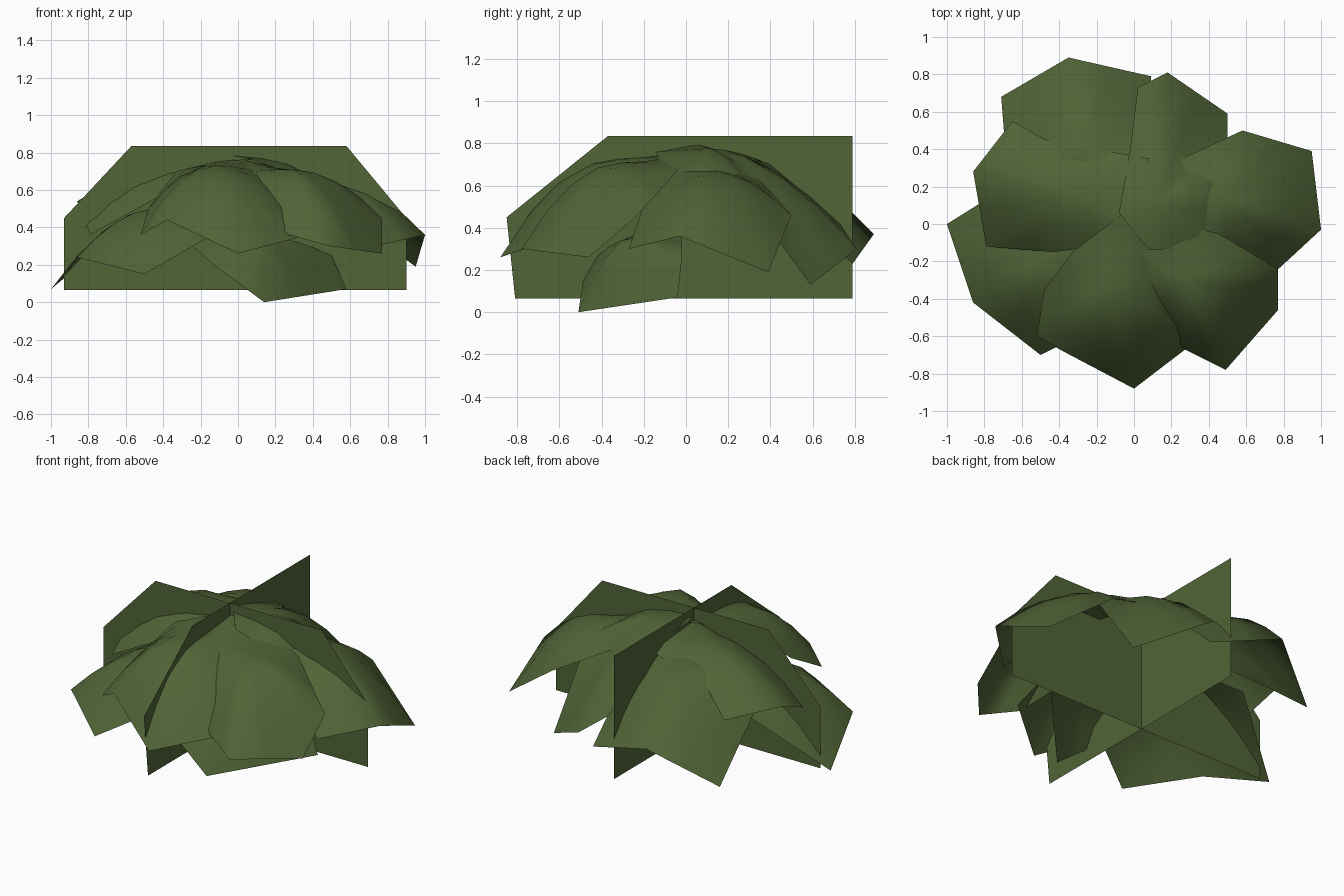
import bpy
from mathutils import Vector

# One flat foliage colour
green = bpy.data.materials.new("olive green")
green.diffuse_color = (0.082, 0.128, 0.038, 1)


def make(name, verts, faces, smooth=False):
    me = bpy.data.meshes.new(name)
    me.from_pydata(verts, [], faces)
    me.materials.append(green)
    for p in me.polygons:
        p.use_smooth = smooth
    ob = bpy.data.objects.new(name, me)
    bpy.context.collection.objects.link(ob)
    return ob


def leaf_card(name, apex, rim, bulge=1.8):
    """Curved leaf card: rings from a raised middle down to a ragged rim."""
    a = Vector(apex)
    verts, faces, n = [a], [], 2 * len(rim)
    # split every rim edge once so the dome bends smoothly
    pts = []
    for p, q in zip(rim, rim[1:] + rim[:1]):
        p, q = Vector(p), Vector(q)
        pts += [p, (p + q) / 2]
    for t in (0.25, 0.5, 0.75, 1.0):
        for p in pts:
            d = p - a
            verts.append(Vector((a.x + d.x * t, a.y + d.y * t, a.z + d.z * t ** bulge)))
    for i in range(n):
        j = (i + 1) % n
        faces.append((0, 1 + i, 1 + j))
        for r in range(3):
            b = 1 + r * n
            faces.append((b + i, b + n + i, b + n + j, b + j))
    return make(name, verts, faces, True)


# Two crossed upright cards inside the bush
make("cross_card_wide", [(x, 0.0, z) for x, z in
     ((-0.93, 0.065), (0.9, 0.065), (0.9, 0.45), (0.58, 0.835), (-0.57, 0.835), (-0.93, 0.45))],
     [range(6)])
make("cross_card_deep", [(-0.055, y, z) for y, z in
     ((-0.81, 0.065), (0.79, 0.065), (0.79, 0.835), (-0.37, 0.835), (-0.85, 0.45))],
     [range(5)])

# Drooping leaf cards around the dome
leaf_card("leaf_back_left", (-0.28, 0.38, 0.69),
          [(-0.71, 0.68, 0.15), (-0.35, 0.89, 0.37), (0.09, 0.79, 0.23),
           (0.1, 0.3, 0.68), (-0.2, 0.0, 0.7), (-0.68, 0.3, 0.46)])
leaf_card("leaf_left", (-0.3, 0.15, 0.74),
          [(-0.86, 0.28, 0.54), (-0.79, -0.12, 0.36), (-0.43, -0.15, 0.56),
           (0.08, -0.08, 0.77), (0.08, 0.35, 0.72), (-0.47, 0.45, 0.6), (-0.65, 0.55, 0.5)])
leaf_card("leaf_front_left", (-0.45, -0.22, 0.5),
          [(-1.0, 0.0, 0.07), (-0.86, -0.42, 0.24), (-0.5, -0.7, 0.15),
           (-0.1, -0.5, 0.38), (-0.1, 0.0, 0.58), (-0.6, 0.25, 0.4)])
leaf_card("leaf_front", (-0.12, -0.33, 0.73),
          [(-0.33, -0.15, 0.7), (-0.48, -0.35, 0.5), (-0.52, -0.6, 0.36), (-0.38, -0.68, 0.44),
           (0.0, -0.88, 0.26), (0.34, -0.62, 0.35), (0.2, -0.25, 0.66), (0.0, 0.1, 0.78)], 2.0)
leaf_card("leaf_front_right", (0.28, -0.3, 0.71),
          [(-0.05, -0.3, 0.68), (0.27, -0.67, 0.36), (0.49, -0.78, 0.3), (0.77, -0.46, 0.26),
           (0.77, -0.24, 0.45), (0.45, -0.05, 0.66), (0.0, 0.05, 0.77)], 2.0)
leaf_card("leaf_right", (0.48, 0.12, 0.67),
          [(0.58, 0.5, 0.46), (0.95, 0.39, 0.19), (1.0, -0.03, 0.36),
           (0.74, -0.27, 0.3), (0.3, -0.15, 0.66), (0.15, 0.3, 0.68)])
leaf_card("leaf_back_right", (0.14, 0.12, 0.775),
          [(-0.02, 0.4, 0.7), (0.02, 0.73, 0.42), (0.18, 0.81, 0.3), (0.5, 0.59, 0.13),
           (0.5, 0.25, 0.6), (0.4, -0.12, 0.65), (0.08, -0.14, 0.76), (-0.08, 0.06, 0.795)], 1.7)

# Low skirt card under the front
leaf_card("leaf_low_front", (0.14, -0.26, 0.35),
          [(0.14, -0.51, 0.0), (0.58, -0.04, 0.07), (0.5, -0.02, 0.25),
           (0.05, -0.02, 0.4), (-0.36, -0.25, 0.4), (-0.13, -0.48, 0.2)])
